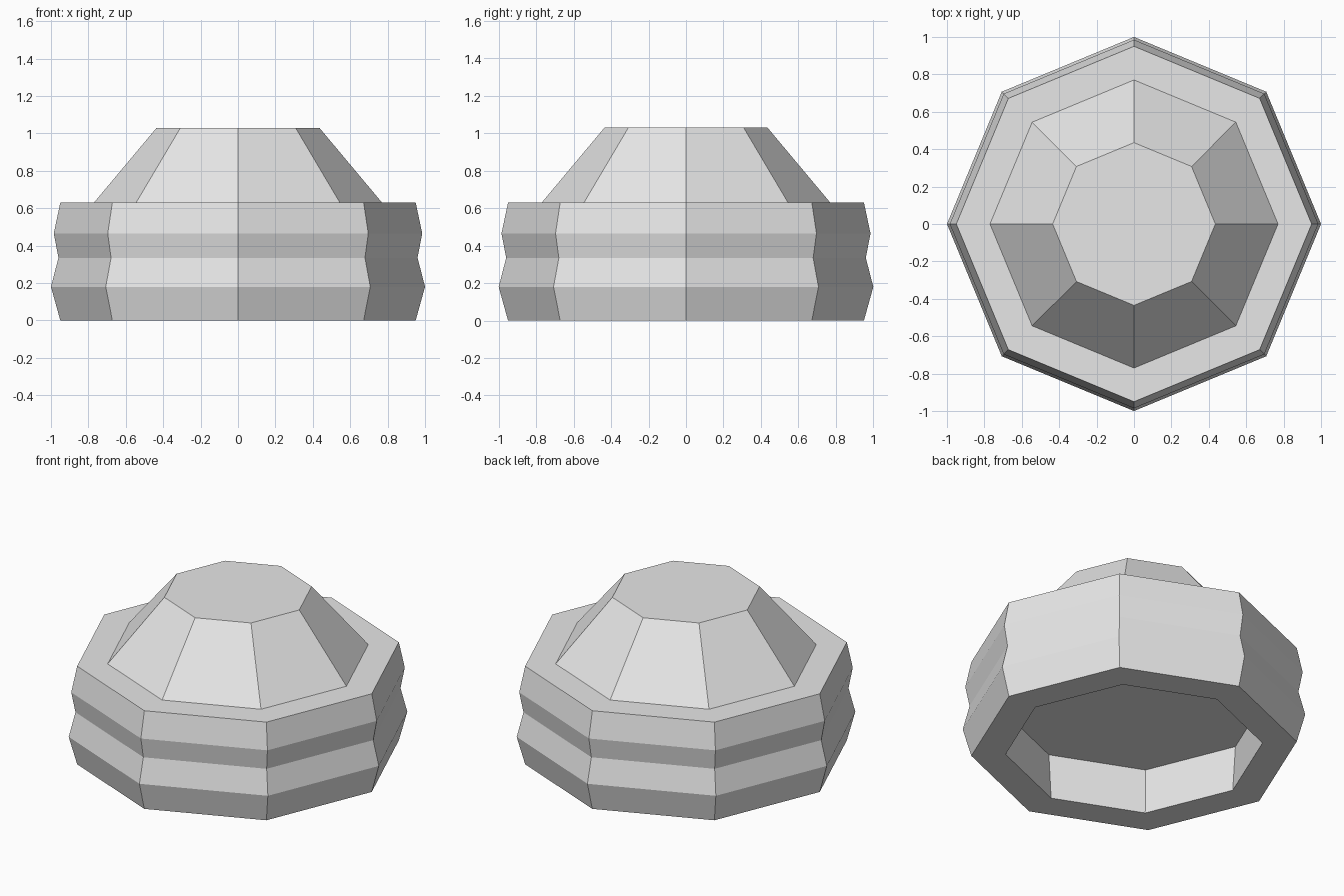
import bpy, bmesh, math

if "Cube" in bpy.data.objects:
    bpy.data.objects.remove(bpy.data.objects["Cube"])

SIDES = 8

grey = bpy.data.materials.new("light grey")
grey.diffuse_color = (0.8, 0.8, 0.8, 1)
grey.use_nodes = True
grey.node_tree.nodes["Principled BSDF"].inputs["Base Color"].default_value = grey.diffuse_color


def lathe(name, profile):
    """Turn (radius, z) points into a flat-faced body, closed by a cap at each end."""
    bm = bmesh.new()
    rings = []
    for r, z in profile:
        rings.append([bm.verts.new((r * math.cos(a), r * math.sin(a), z))
                      for a in (2 * math.pi * i / SIDES for i in range(SIDES))])
    for low, high in zip(rings, rings[1:]):
        for i in range(SIDES):
            j = (i + 1) % SIDES
            bm.faces.new((low[i], low[j], high[j], high[i]))
    bm.faces.new(rings[0])
    bm.faces.new(rings[-1])
    bmesh.ops.recalc_face_normals(bm, faces=bm.faces)
    mesh = bpy.data.meshes.new(name)
    bm.to_mesh(mesh)
    bm.free()
    mesh.materials.append(grey)
    obj = bpy.data.objects.new(name, mesh)
    bpy.context.collection.objects.link(obj)
    return obj


# One continuous body: recessed underside, ribbed wall, flat shoulder, tapered top
lathe("ribbed_cap", [
    (0.77, 0.30), (0.75, 0.0),                       # recess under the base
    (0.95, 0.0), (1.0, 0.18), (0.96, 0.335),         # lower rib
    (0.985, 0.465), (0.95, 0.63),                    # upper rib
    (0.77, 0.63), (0.435, 1.03),                     # shoulder and tapered top
])
